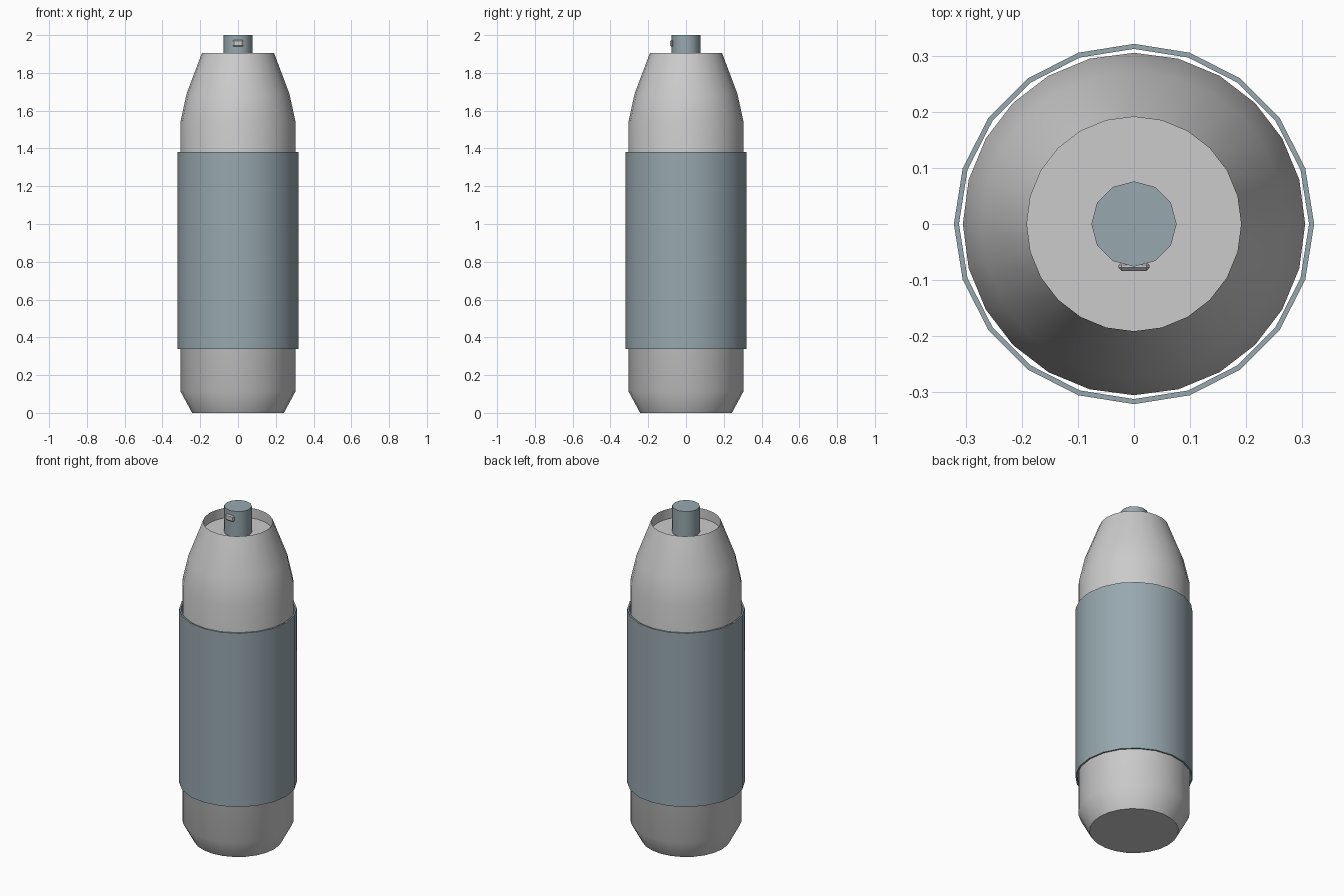
import bpy, bmesh
from math import cos, sin, pi, radians

if "Cube" in bpy.data.objects:
    bpy.data.objects.remove(bpy.data.objects["Cube"])


def finish(name, bm, mat=None, angle=38):
    bmesh.ops.recalc_face_normals(bm, faces=bm.faces)
    mesh = bpy.data.meshes.new(name)
    bm.to_mesh(mesh)
    bm.free()
    obj = bpy.data.objects.new(name, mesh)
    bpy.context.collection.objects.link(obj)
    if mat:
        mesh.materials.append(mat)
    bpy.ops.object.select_all(action='DESELECT')
    obj.select_set(True)
    bpy.context.view_layer.objects.active = obj
    bpy.ops.object.shade_smooth_by_angle(angle=radians(angle))
    return obj


def lathe(name, profile, sides, mat=None, closed=False):
    """Revolve (radius, z) points; cap both ends unless the profile is a loop."""
    bm = bmesh.new()
    rings = [[bm.verts.new((r * cos(2 * pi * i / sides), r * sin(2 * pi * i / sides), z))
              for i in range(sides)] for r, z in profile]
    pairs = list(zip(rings, rings[1:]))
    if closed:
        pairs.append((rings[-1], rings[0]))
    else:
        bm.faces.new(rings[0][::-1])
        bm.faces.new(rings[-1])
    for a, b in pairs:
        for i in range(sides):
            j = (i + 1) % sides
            bm.faces.new((a[i], a[j], b[j], b[i]))
    return finish(name, bm, mat)


slate = bpy.data.materials.new("slate_blue")
slate.diffuse_color = (0.31, 0.39, 0.43, 1)
slate.use_nodes = True
slate.node_tree.nodes["Principled BSDF"].inputs["Base Color"].default_value = slate.diffuse_color

# Canister body with tapered shoulder and recessed top
lathe("body", [(0.243, 0), (0.305, 0.115), (0.305, 1.54), (0.272, 1.69),
               (0.191, 1.905), (0.191, 1.845)], 24)

# Thin loose sleeve around the middle
lathe("sleeve", [(0.321, 0.337), (0.321, 1.382), (0.312, 1.382), (0.312, 0.337)],
      20, slate, closed=True)

# Stem rising from the recess
lathe("stem", [(0.076, 1.84), (0.076, 2.0)], 12, slate)

# Small bevelled nozzle on the front of the stem
bm = bmesh.new()
bmesh.ops.create_cube(bm, size=1)
for v in bm.verts:
    v.co = (v.co.x * 0.056, v.co.y * 0.016 - 0.0755, v.co.z * 0.036 + 1.957)
bmesh.ops.bevel(bm, geom=bm.edges[:], offset=0.006, segments=1, affect='EDGES')
finish("nozzle", bm, angle=30)
